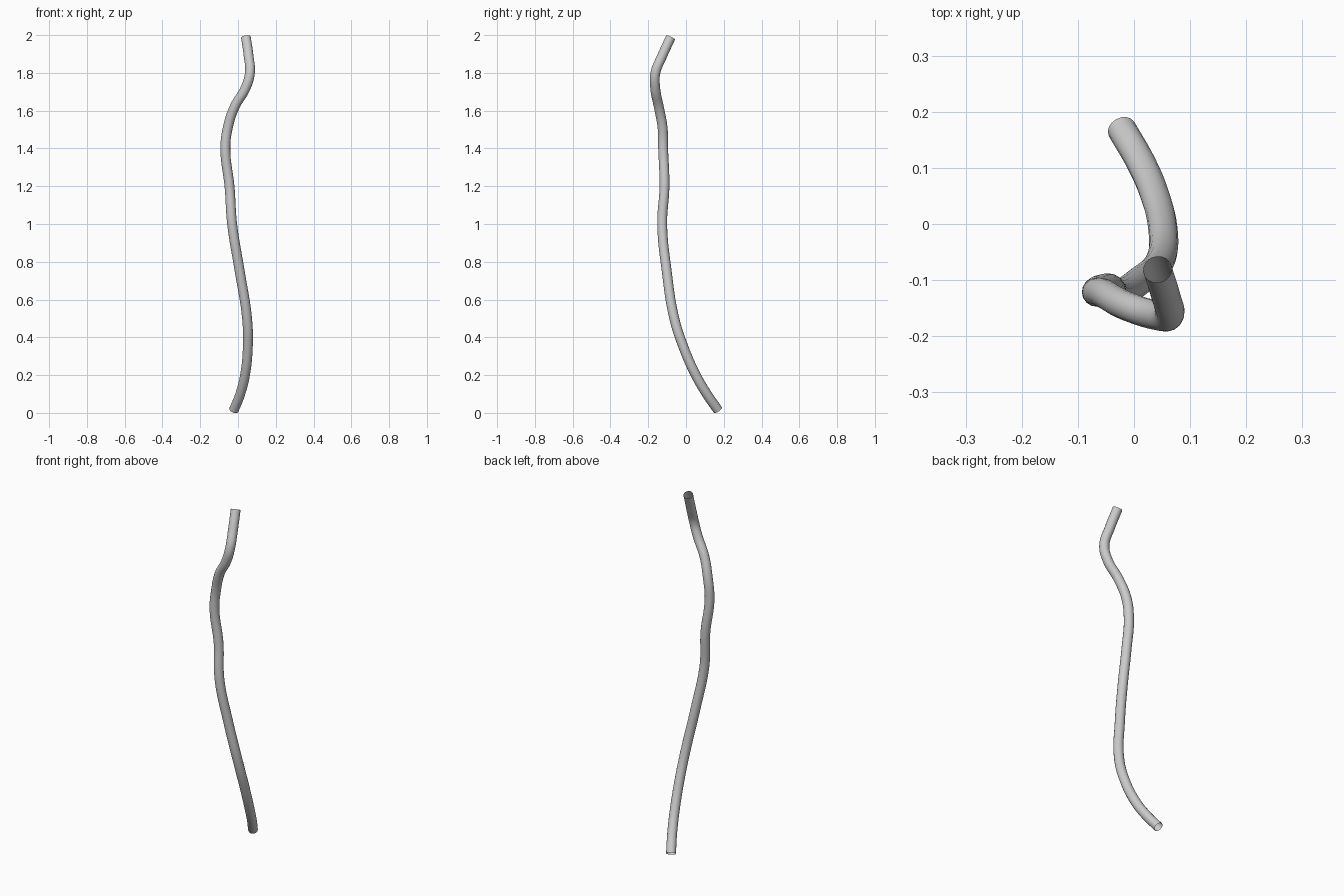
import bpy

if "Cube" in bpy.data.objects:
    bpy.data.objects.remove(bpy.data.objects["Cube"])

RADIUS = 0.026

# Centre line of the bent tube, bottom to top
PATH = [
    (-0.022, 0.169, 0.015), (0.012, 0.110, 0.10), (0.037, 0.052, 0.20),
    (0.052, -0.014, 0.35), (0.048, -0.062, 0.50), (0.009, -0.102, 0.75),
    (-0.031, -0.126, 1.00), (-0.045, -0.114, 1.20), (-0.067, -0.121, 1.40),
    (-0.054, -0.124, 1.51), (-0.018, -0.144, 1.62), (0.040, -0.163, 1.72),
    (0.063, -0.162, 1.80), (0.056, -0.126, 1.89), (0.042, -0.081, 1.988),
]

# Smooth round tube with open ends
curve = bpy.data.curves.new("bent_tube", "CURVE")
curve.dimensions = "3D"
curve.resolution_u = 8
curve.bevel_depth = RADIUS
curve.bevel_resolution = 6
curve.use_fill_caps = False
spline = curve.splines.new("BEZIER")
spline.bezier_points.add(len(PATH) - 1)
for point, co in zip(spline.bezier_points, PATH):
    point.co = co
    point.handle_left_type = point.handle_right_type = "AUTO"

tube = bpy.data.objects.new("bent_tube", curve)
bpy.context.collection.objects.link(tube)
bpy.context.view_layer.objects.active = tube
tube.select_set(True)
bpy.ops.object.convert(target="MESH")
bpy.ops.object.shade_smooth()
